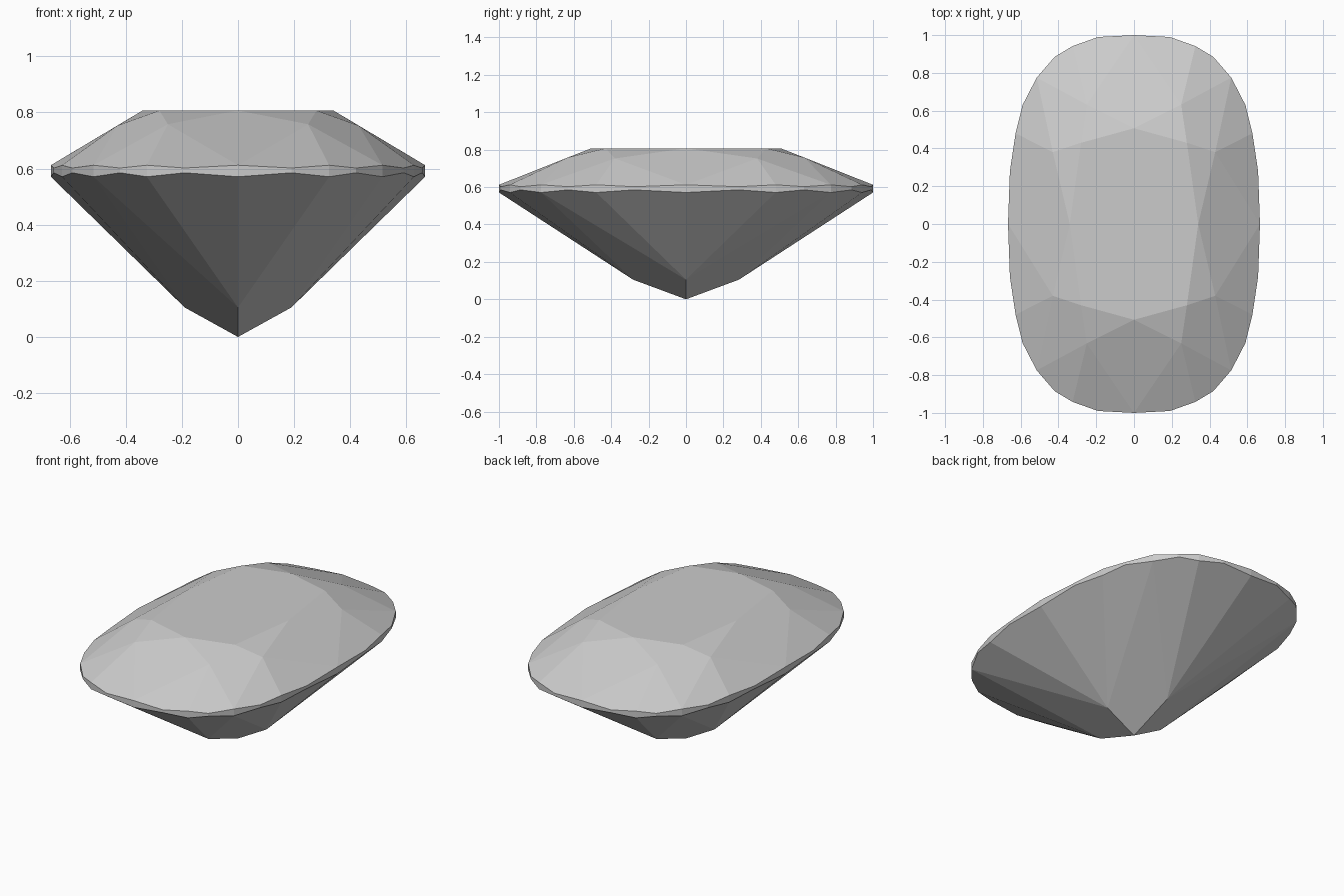
import bpy, bmesh

if "Cube" in bpy.data.objects:
    bpy.data.objects.remove(bpy.data.objects["Cube"])

# One quarter of the girdle outline, from the long end (+y) to the side (+x)
QUARTER = [(0, 1), (0.19, 0.99), (0.325, 0.942), (0.42, 0.885), (0.515, 0.775),
           (0.59, 0.63), (0.627, 0.48), (0.657, 0.28), (0.667, 0)]
TABLE_Z, BREAK_Z = 0.807, 0.105


def full_ring(quarter):
    """Mirror a quarter outline into a closed clockwise ring."""
    half = quarter + [(x, -y) for x, y in quarter[-2::-1]]
    return half + [(-x, y) for x, y in half[-2:0:-1]]


bm = bmesh.new()


def ring(points, heights):
    return [bm.verts.new((x, y, heights[i % len(heights)]))
            for i, (x, y) in enumerate(points)]


outline = full_ring(QUARTER)
upper = ring(outline, [0.612, 0.602])
lower = ring(outline, [0.571, 0.585])
table = ring(full_ring([(0, 0.507), (0.28, 0.43), (0.34, 0)]), [TABLE_Z])
star = ring([(0.25, 0.632), (0.43, 0.38), (0.43, -0.38), (0.25, -0.632),
             (-0.25, -0.632), (-0.43, -0.38), (-0.43, 0.38), (-0.25, 0.632)],
            [0.758, 0.753, 0.753, 0.758])
knee = ring([(0, 0.283), (0.19, 0), (0, -0.283), (-0.19, 0)], [BREAK_Z])
culet = bm.verts.new((0, 0, 0))

# Table and crown: kites, stars and upper girdle facets
bm.faces.new(table)
for i in range(8):
    j = 4 * i
    bm.faces.new((table[i], star[i - 1], upper[j], star[i]))
    bm.faces.new((table[i], star[i], table[(i + 1) % 8]))
    for k in (j, j + 2):
        bm.faces.new((star[i], upper[k], upper[k + 1], upper[(k + 2) % 32]))

# Scalloped girdle band
for i in range(32):
    n = (i + 1) % 32
    bm.faces.new((upper[i], lower[i], lower[n], upper[n]))

# Pavilion: four corner kites and the lower girdle facets fanning from each knee
for i in range(4):
    bm.faces.new((culet, knee[i], lower[8 * i + 4], knee[(i + 1) % 4]))
    for k in (-4, -2, 0, 2):
        a = 8 * i + k
        bm.faces.new((knee[i], lower[a % 32], lower[(a + 1) % 32], lower[(a + 2) % 32]))

bmesh.ops.recalc_face_normals(bm, faces=bm.faces)
mesh = bpy.data.meshes.new("gemstone")
bm.to_mesh(mesh)
bm.free()

# Plain grey stone
grey = bpy.data.materials.new("grey stone")
grey.diffuse_color = (0.6, 0.6, 0.6, 1)
grey.use_nodes = True
grey.node_tree.nodes["Principled BSDF"].inputs["Base Color"].default_value = grey.diffuse_color
mesh.materials.append(grey)
gem = bpy.data.objects.new("gemstone", mesh)
bpy.context.collection.objects.link(gem)
